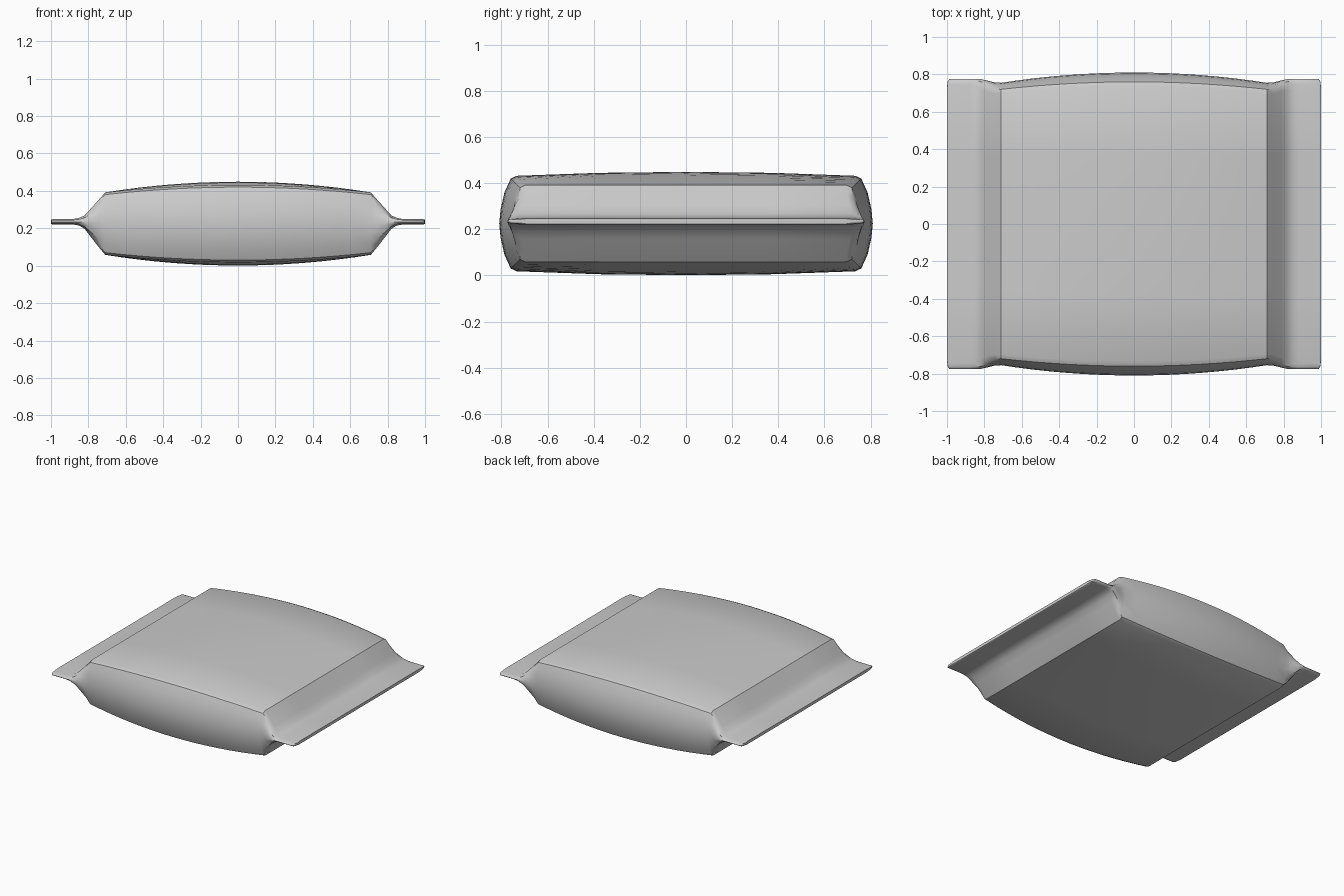
import bpy, bmesh, math

cube = bpy.data.objects.get("Cube")
if cube:
    bpy.data.objects.remove(cube, do_unlink=True)

mat = bpy.data.materials.new("plain grey")
mat.use_nodes = True
grey = (0.6, 0.6, 0.6, 1)
mat.diffuse_color = grey
mat.node_tree.nodes["Principled BSDF"].inputs["Base Color"].default_value = grey


def section(x, width, edge, height, crown, centre):
    """Closed cross-section: crowned top and bottom, rounded corners, bulging sides."""
    side = width - edge
    soft = min(0.012, height * 0.3)
    quarter = [(width, 0), (width - side * 0.12, height * 0.3),
               (width - side * 0.45, height * 0.65), (edge, height - soft),
               (edge - 0.025, height), (edge * 0.5, height + crown * 0.75),
               (0, height + crown)]
    top = quarter + [(-y, z) for y, z in quarter[-2::-1]]
    ring = top + [(y, -z) for y, z in top[-2:0:-1]]
    return [(x, y, centre + z) for y, z in ring]


# Half of the pack, from the middle out to the crimped end
half = []
steps = 8
for i in range(steps + 1):
    t = i / steps
    half.append((0.71 * t, 0.81 - 0.055 * t * t, 0.76 - 0.04 * t * t,
                 0.207 - 0.04 * t * t, 0.017 * (1 - t * t), 0.225))
half += [(0.745, 0.757, 0.722, 0.126, 0, 0.226),
         (0.79, 0.768, 0.734, 0.072, 0, 0.23),
         (0.82, 0.775, 0.743, 0.036, 0, 0.233),
         (0.85, 0.775, 0.745, 0.02, 0, 0.235),
         (0.88, 0.775, 0.745, 0.015, 0, 0.235),
         (0.988, 0.775, 0.745, 0.014, 0, 0.235),
         (0.996, 0.762, 0.74, 0.013, 0, 0.235),
         (1.0, 0.73, 0.72, 0.011, 0, 0.235)]
stations = [(-s[0], *s[1:]) for s in half[:0:-1]] + half

# Skin the sections into one closed pack with flat end seals
bm = bmesh.new()
rings = [[bm.verts.new(p) for p in section(*s)] for s in stations]
for a, b in zip(rings, rings[1:]):
    for i in range(len(a)):
        j = (i + 1) % len(a)
        bm.faces.new((a[i], a[j], b[j], b[i]))
bm.faces.new(rings[0])
bm.faces.new(rings[-1])
bmesh.ops.recalc_face_normals(bm, faces=bm.faces)
mesh = bpy.data.meshes.new("sealed_packet")
bm.to_mesh(mesh)
bm.free()
mesh.materials.append(mat)
packet = bpy.data.objects.new("sealed_packet", mesh)
bpy.context.collection.objects.link(packet)

# Smooth shading with the crisp folds kept
bpy.context.view_layer.objects.active = packet
packet.select_set(True)
bpy.ops.object.shade_smooth_by_angle(angle=math.radians(35))
